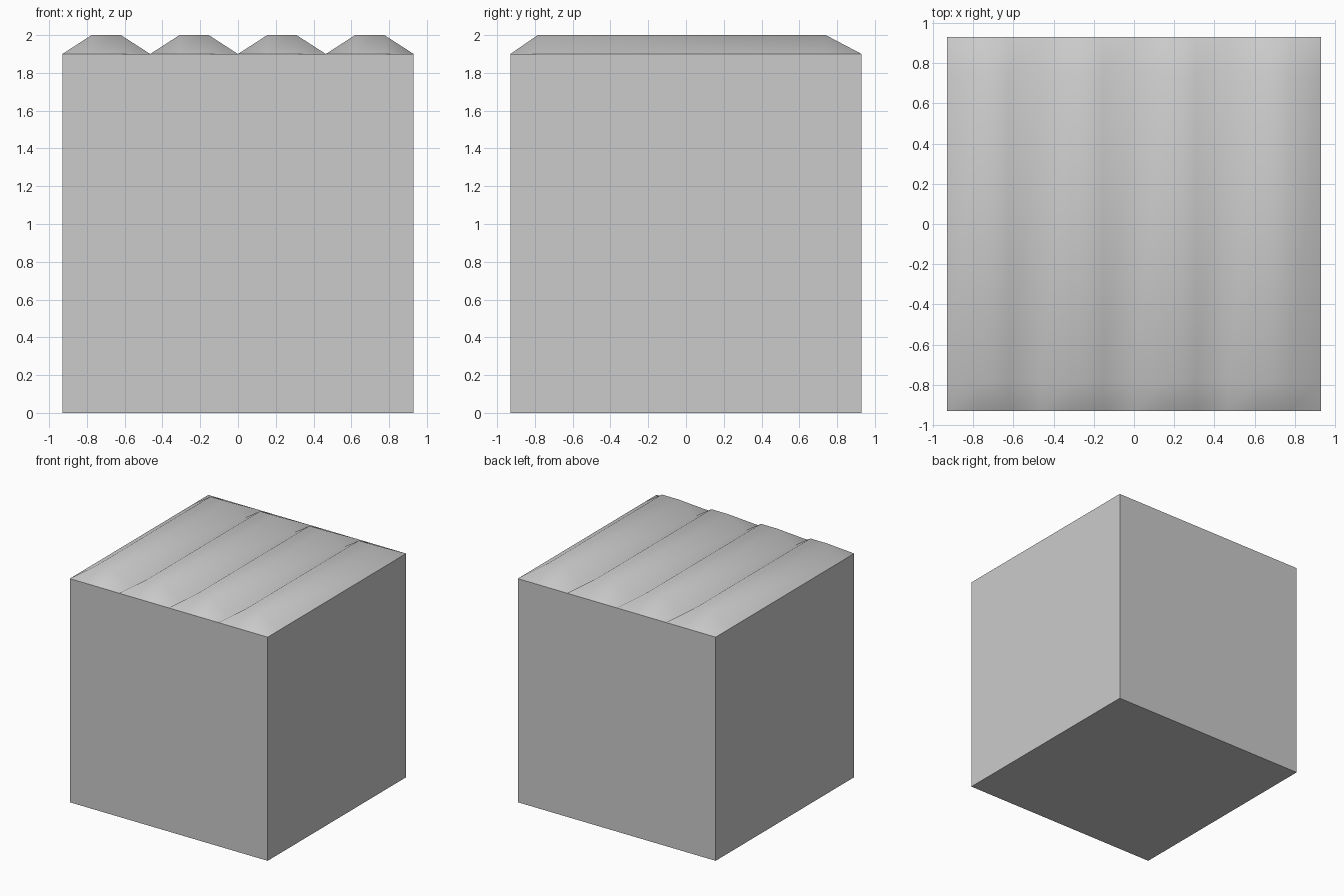
import bpy, bmesh

if "Cube" in bpy.data.objects:
    bpy.data.objects.remove(bpy.data.objects["Cube"])

HALF, WALL_TOP, PEAK = 0.93, 1.9, 2.0
RIDGES = 4


def finish(bm, name):
    bmesh.ops.recalc_face_normals(bm, faces=bm.faces)
    mesh = bpy.data.meshes.new(name)
    bm.to_mesh(mesh)
    bm.free()
    obj = bpy.data.objects.new(name, mesh)
    bpy.context.collection.objects.link(obj)
    return obj


# Block: flat-sided box, open where the ridged top sits
bm = bmesh.new()
bmesh.ops.create_cube(bm, size=1)
for v in bm.verts:
    v.co = (v.co.x * 2 * HALF, v.co.y * 2 * HALF, (v.co.z + 0.5) * WALL_TOP)
lid = [f for f in bm.faces if f.calc_center_median().z > WALL_TOP - 0.01]
bmesh.ops.delete(bm, geom=lid, context='FACES_ONLY')
finish(bm, "block")

# Ridged top: four bevelled planks running front to back, smooth shaded
bm = bmesh.new()
cols = RIDGES * 3
rows = [-HALF, -0.785, 0.74, HALF]
grid = []
for j, y in enumerate(rows):
    line = []
    for i in range(cols + 1):
        raised = i % 3 != 0 and 0 < j < len(rows) - 1
        x = -HALF + 2 * HALF * i / cols
        line.append(bm.verts.new((x, y, PEAK if raised else WALL_TOP)))
    grid.append(line)
for a, b in zip(grid, grid[1:]):
    for i in range(cols):
        f = bm.faces.new((a[i], a[i + 1], b[i + 1], b[i]))
        f.smooth = True
top = finish(bm, "ridged_top")
if top.data.polygons[0].normal.z < 0:
    top.data.flip_normals()
